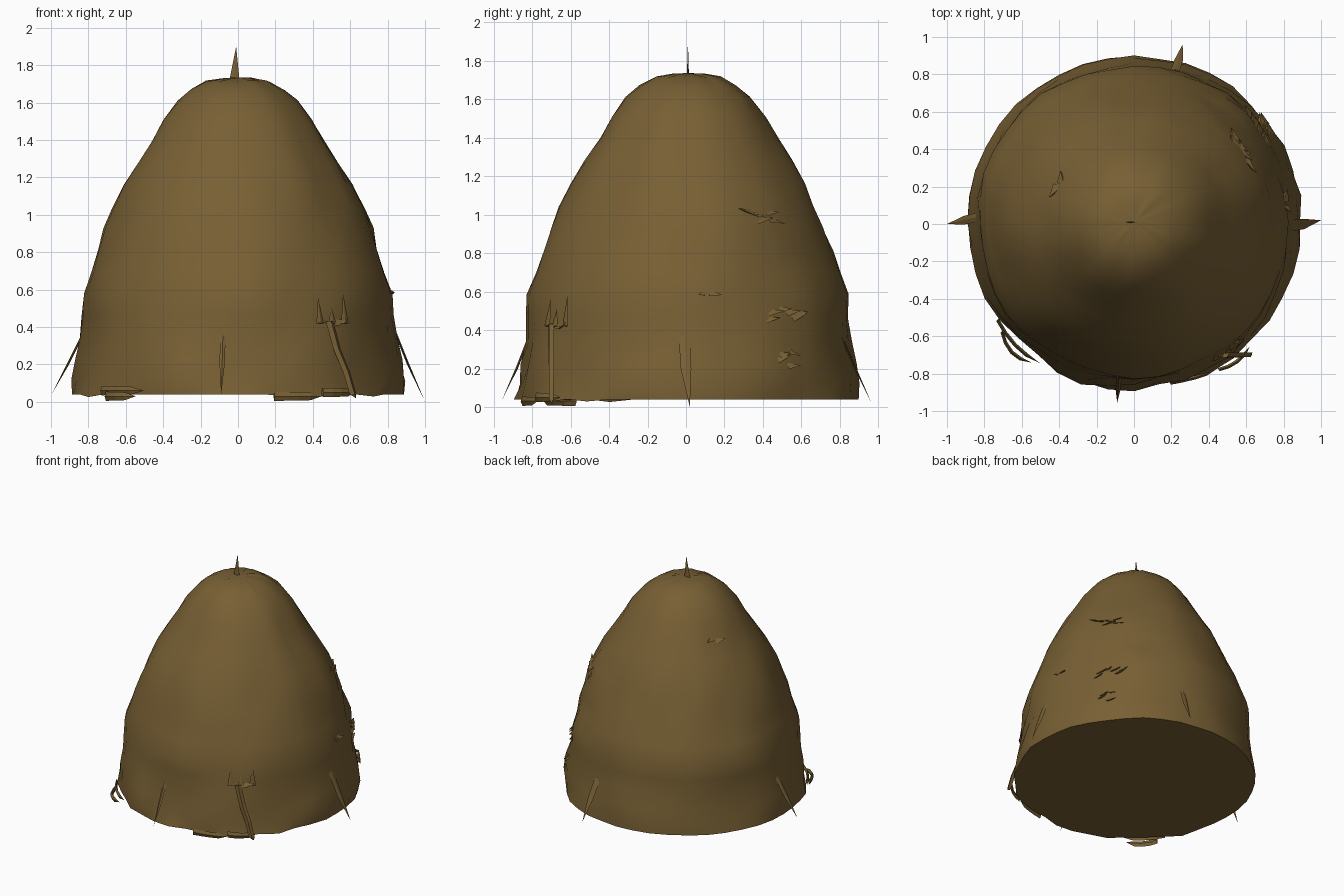
import bpy, bmesh, math, random
from mathutils import Vector, noise

random.seed(4)
if "Cube" in bpy.data.objects:
    bpy.data.objects.remove(bpy.data.objects["Cube"])


def make_material(name, rgb):
    mat = bpy.data.materials.new(name)
    mat.use_nodes = True
    colour = (*rgb, 1)
    mat.diffuse_color = colour
    bsdf = mat.node_tree.nodes["Principled BSDF"]
    bsdf.inputs["Base Color"].default_value = colour
    bsdf.inputs["Roughness"].default_value = 1
    return mat


STRAW = make_material("straw brown", (0.185, 0.115, 0.034))

# Radius and height of the mound, from the hem to the crown
PROFILE = [(0.89, 0.04), (0.885, 0.12), (0.865, 0.22), (0.845, 0.34), (0.835, 0.46),
           (0.83, 0.58), (0.79, 0.70), (0.75, 0.82), (0.71, 0.93), (0.665, 1.04),
           (0.61, 1.16), (0.54, 1.28), (0.465, 1.40), (0.40, 1.51), (0.32, 1.61),
           (0.25, 1.67), (0.17, 1.715), (0.08, 1.73)]
SIDES = 40
CENTRE_Y = 0.01


def radius_at(z):
    for (r0, z0), (r1, z1) in zip(PROFILE, PROFILE[1:]):
        if z <= z1:
            return r0 + (r1 - r0) * max(0, (z - z0) / (z1 - z0))
    return 0


def surface(angle, z, lift=0.0):
    """Point on the mound at an angle and height, pushed out by lift."""
    r = radius_at(z)
    probe = Vector((math.cos(angle) * 2.2, math.sin(angle) * 2.2, z * 2.5))
    r += 0.022 * noise.noise(probe) * min(1, r * 2) + lift
    return Vector((math.cos(angle) * r, CENTRE_Y + math.sin(angle) * r, z))


def finish(name, bm, smooth=True):
    bmesh.ops.recalc_face_normals(bm, faces=bm.faces)
    mesh = bpy.data.meshes.new(name)
    bm.to_mesh(mesh)
    bm.free()
    obj = bpy.data.objects.new(name, mesh)
    bpy.context.collection.objects.link(obj)
    mesh.materials.append(STRAW)
    if smooth:
        bpy.ops.object.select_all(action="DESELECT")
        obj.select_set(True)
        bpy.context.view_layer.objects.active = obj
        bpy.ops.object.shade_smooth_by_angle(angle=math.radians(40))
    return obj


# Mound: lathed rings, rougher near the hem and on its left side
bm = bmesh.new()
rings = []
for level, (r, z) in enumerate(PROFILE):
    ring = []
    for i in range(SIDES):
        a = math.tau * i / SIDES
        left_side = max(0, math.cos(a - 0.5)) * (z < 1.1)
        front = max(0, -math.sin(a)) * (z < 0.3)
        rough = 0.004 + 0.008 * left_side + 0.014 * front
        p = surface(a, z, random.uniform(-rough, rough))
        if level:
            p.z += random.uniform(-rough, rough)
        elif front > 0.3 and random.random() < 0.3:
            p.z -= random.uniform(0.005, 0.02)
        ring.append(bm.verts.new(p))
    rings.append(ring)
for low, high in zip(rings, rings[1:]):
    for i in range(SIDES):
        j = (i + 1) % SIDES
        bm.faces.new((low[i], low[j], high[j], high[i]))
crown = bm.verts.new((0, CENTRE_Y, 1.735))
for i in range(SIDES):
    bm.faces.new((rings[-1][i], rings[-1][(i + 1) % SIDES], crown))
bm.faces.new(rings[0])
finish("hay_mound", bm)


def stalk(name, points, width, across, thick=0.012):
    """Flat pointed straw following points, widest at the first one."""
    bm = bmesh.new()
    across = Vector(across).normalized()
    path = [Vector(p) for p in points]
    along = (path[-1] - path[0]).normalized()
    out = along.cross(across).normalized() * thick / 2
    sections = []
    for k, p in enumerate(path[:-1]):
        w = across * width / 2 * (1 - 0.25 * k / len(path))
        sections.append([bm.verts.new(p + c) for c in (w, out, -w, -out)])
    for a, b in zip(sections, sections[1:]):
        for i in range(4):
            j = (i + 1) % 4
            bm.faces.new((a[i], a[j], b[j], b[i]))
    tip = bm.verts.new(path[-1])
    for i in range(4):
        bm.faces.new((sections[-1][i], sections[-1][(i + 1) % 4], tip))
    bm.faces.new(sections[0])
    finish(name, bm, smooth=False)


# Loose stalks sticking out around the mound
stalk("crown_stalk", [(-0.02, 0.01, 1.70), (-0.01, 0.01, 1.90)], 0.06, (1, 0, 0))
stalk("right_stalk", [(-0.82, 0.04, 0.38), (-0.91, 0.02, 0.2), (-1.0, 0, 0.035)],
      0.05, (0, 1, 0))
stalk("left_stalk", [(0.83, -0.01, 0.40), (0.91, 0, 0.2), (1.0, 0.02, 0.0)],
      0.06, (0, 1, 0))
stalk("front_stalk", [(-0.08, -0.81, 0.38), (-0.085, -0.88, 0.2), (-0.09, -0.955, 0.04)],
      0.03, (1, 0, 0))
stalk("back_stalk", [(0.22, 0.82, 0.34), (0.24, 0.88, 0.2), (0.26, 0.96, 0.03)],
      0.05, (1, 0, 0))
stalk("bent_stalk", [(0.49, -0.70, 0.43), (0.53, -0.70, 0.28), (0.58, -0.70, 0.16),
                     (0.615, -0.70, 0.04), (0.63, -0.70, 0.02)], 0.05, (1, 0.7, 0), 0.03)


def tuft(name, angle, z, spread, height, count, size):
    """Cluster of flat straw slivers lying on the mound."""
    bm = bmesh.new()
    for _ in range(count):
        a = angle + random.uniform(-spread, spread)
        h = max(0.06, z + random.uniform(-height, height))
        turn = random.choice((-1, 1)) * random.uniform(0.5, 1)
        step = size * turn / radius_at(h)
        corners = [surface(a, h + 0.018, -0.01), surface(a, h - 0.018, 0.012),
                   surface(a + step, h + random.uniform(-0.03, 0.03), 0.022),
                   surface(a + step * 0.4, h, -0.02)]
        v = [bm.verts.new(c) for c in corners]
        for tri in ((0, 1, 2), (0, 1, 3), (1, 2, 3), (0, 2, 3)):
            bm.faces.new([v[t] for t in tri])
    finish(name, bm, smooth=False)


# Ruffled patches
tuft("upper_left_tuft", 0.52, 0.99, 0.2, 0.03, 6, 0.12)
tuft("middle_left_tuft", 0.14, 0.60, 0.04, 0.02, 2, 0.07)
tuft("lower_left_tuft", 0.62, 0.46, 0.14, 0.06, 6, 0.09)
tuft("hem_left_tuft", 0.5, 0.26, 0.15, 0.05, 4, 0.08)
tuft("front_tuft", -0.93, 0.43, 0.04, 0.01, 4, 0.10)
tuft("shoulder_tuft", 2.65, 1.40, 0.06, 0.02, 2, 0.08)

# Upright wisps fanning from the front tuft
for k, (da, dz) in enumerate([(-0.09, 0.14), (0.0, 0.09), (0.1, 0.16)]):
    a = -0.94 + da
    stalk(f"front_wisp_{k + 1}", [surface(a, 0.42, 0.012), surface(a, 0.42 + dz, 0.008)],
          0.05, (0.8, 0.6, 0))

# Straw trailing along the hem
for k, (start, end, lift, z) in enumerate([(-2.52, -2.16, 0.03, 0.06),
                                           (-2.45, -2.2, 0.07, 0.03),
                                           (-1.05, -0.82, 0.03, 0.05),
                                           (-1.35, -1.05, 0.01, 0.03)]):
    path = [surface(start + (end - start) * t / 4, z, lift * math.sin(0.5 + t / 2))
            for t in range(5)]
    stalk(f"hem_straw_{k + 1}", path, 0.05, (0, 0, 1), 0.02)
